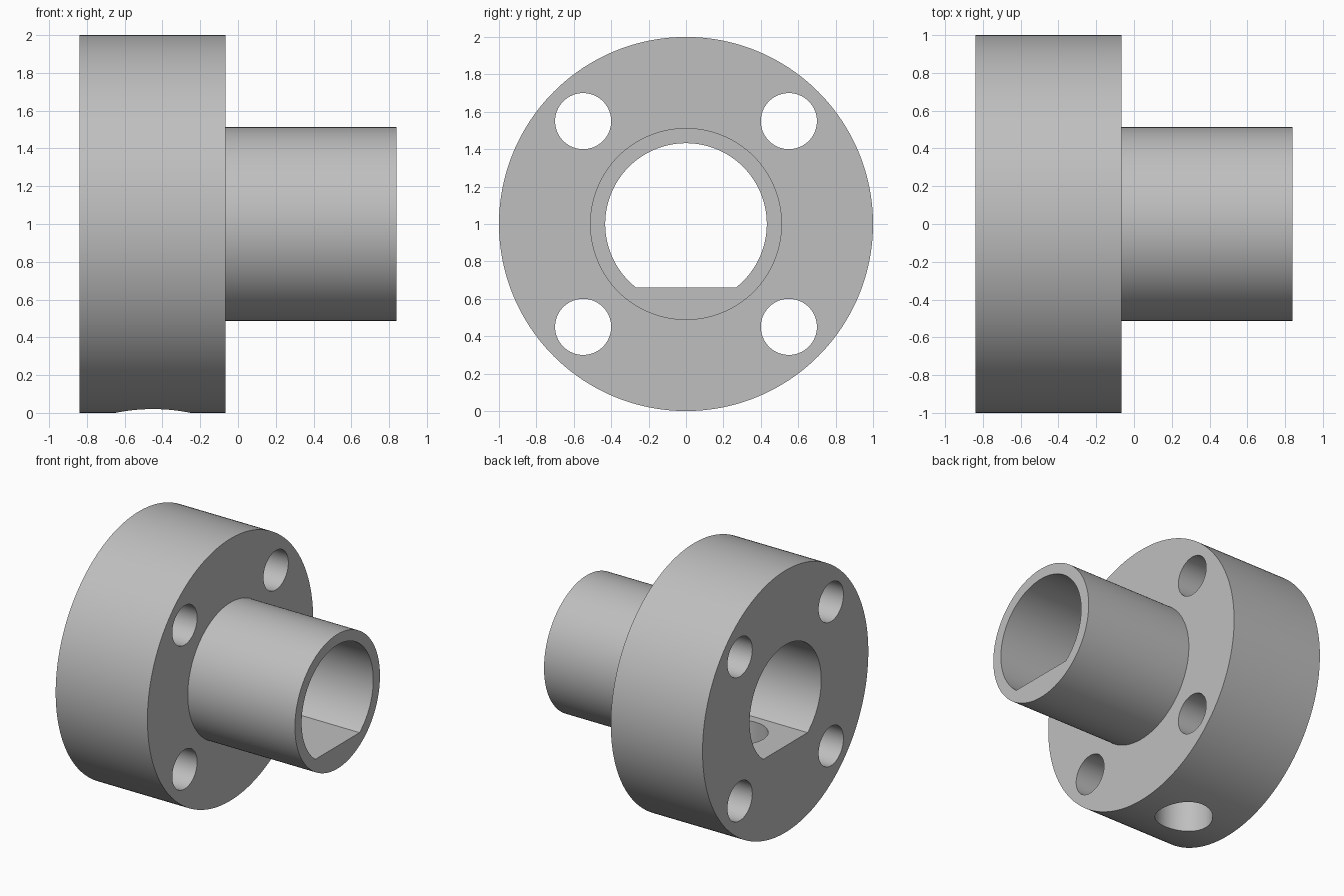
import bpy, bmesh, math
from mathutils import Matrix, Vector

cube = bpy.data.objects.get("Cube")
if cube:
    bpy.data.objects.remove(cube, do_unlink=True)

AXIS_Z = 1.0
BACK, STEP, TIP = -0.84, -0.065, 0.84

metal = bpy.data.materials.new("plain_grey")
metal.use_nodes = True
grey = (0.52, 0.52, 0.52, 1)
metal.diffuse_color = grey
metal.node_tree.nodes["Principled BSDF"].inputs["Base Color"].default_value = grey


def arc(radius, start=0.0, sweep=math.tau, segments=128):
    """Points of an arc in the y-z plane; a full turn is not closed twice."""
    count = segments if sweep >= math.tau else segments + 1
    return [(radius * math.cos(start + sweep * i / segments),
             radius * math.sin(start + sweep * i / segments)) for i in range(count)]


def prism(name, outline, x0, x1, y=0.0, z=AXIS_Z, matrix=None):
    """Extrude a y-z outline along x."""
    bm = bmesh.new()
    base = bm.faces.new([bm.verts.new((x0, y + a, z + b)) for a, b in outline])
    ext = bmesh.ops.extrude_face_region(bm, geom=[base])
    top = [v for v in ext["geom"] if isinstance(v, bmesh.types.BMVert)]
    bmesh.ops.translate(bm, verts=top, vec=Vector((x1 - x0, 0, 0)))
    if matrix:
        bm.transform(matrix)
    bmesh.ops.recalc_face_normals(bm, faces=bm.faces)
    mesh = bpy.data.meshes.new(name)
    bm.to_mesh(mesh)
    bm.free()
    mesh.materials.append(metal)
    obj = bpy.data.objects.new(name, mesh)
    bpy.context.collection.objects.link(obj)
    return obj


def combine(target, tool, operation):
    """Apply a boolean and discard the tool."""
    tool.hide_render = True
    mod = target.modifiers.new(tool.name, "BOOLEAN")
    mod.operation, mod.solver, mod.object = operation, "EXACT", tool
    bpy.context.view_layer.objects.active = target
    bpy.ops.object.modifier_apply(modifier=mod.name)
    bpy.data.objects.remove(tool, do_unlink=True)


# Wide flange with the narrower sleeve
hub = prism("flanged_hub", arc(1.0, segments=192), BACK, STEP)
combine(hub, prism("sleeve", arc(0.513), STEP - 0.3, TIP), "UNION")

# D-shaped bore, flat at the bottom
bore_r, flat = 0.432, -0.34
low = math.asin(flat / bore_r)
bore = arc(bore_r, low, math.pi - 2 * low)
combine(hub, prism("bore_cutter", bore, BACK - 0.1, TIP + 0.1), "DIFFERENCE")

# Four bolt holes through the flange
for y in (-0.55, 0.55):
    for z in (-0.55, 0.55):
        hole = prism("bolt_hole_cutter", arc(0.15, segments=64),
                     BACK - 0.1, STEP + 0.1, y, AXIS_Z + z)
        combine(hub, hole, "DIFFERENCE")

# Radial set screw hole from below into the bore
upright = Matrix.Translation((-0.45, 0, 0)) @ Matrix.Rotation(-math.pi / 2, 4, "Y")
screw = prism("screw_hole_cutter", arc(0.2, segments=64), -0.1, 0.9, z=0, matrix=upright)
combine(hub, screw, "DIFFERENCE")

# Smooth round walls, crisp rims
bpy.ops.object.select_all(action="DESELECT")
hub.select_set(True)
bpy.context.view_layer.objects.active = hub
bpy.ops.object.shade_smooth_by_angle(angle=math.radians(30))
